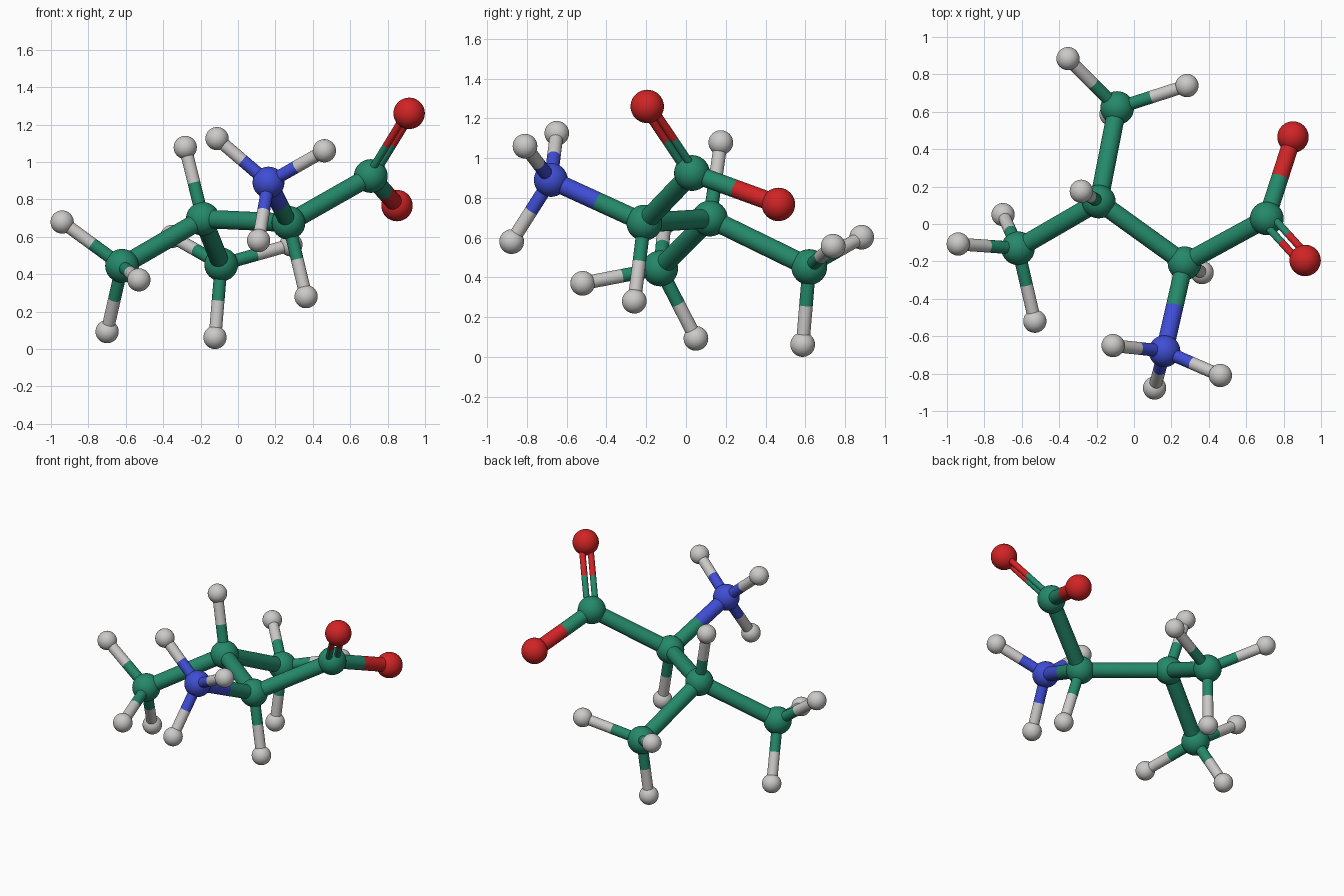
import bpy
from mathutils import Vector

cube = bpy.data.objects.get("Cube")
if cube:
    bpy.data.objects.remove(cube, do_unlink=True)


def make_material(name, color):
    mat = bpy.data.materials.new(name)
    mat.use_nodes = True
    rgba = (*color, 1.0)
    mat.diffuse_color = rgba
    mat.node_tree.nodes["Principled BSDF"].inputs["Base Color"].default_value = rgba
    return mat


# Element -> (ball radius, material)
ELEMENTS = {
    "carbon": (0.09, make_material("green", (0.018, 0.25, 0.145))),
    "oxygen": (0.084, make_material("red", (0.64, 0.017, 0.018))),
    "nitrogen": (0.085, make_material("blue", (0.05, 0.075, 0.66))),
    "hydrogen": (0.062, make_material("light_grey", (0.6, 0.59, 0.58))),
}
STICK_RATIO = 0.55

# Ball name -> (element, centre)
ATOMS = {
    "centre": ("carbon", (0.27, -0.21, 0.675)),
    "acid": ("carbon", (0.71, 0.03, 0.925)),
    "acid_upper": ("oxygen", (0.915, -0.195, 1.26)),
    "acid_lower": ("oxygen", (0.85, 0.465, 0.767)),
    "amine": ("nitrogen", (0.163, -0.68, 0.89)),
    "branch": ("carbon", (-0.188, 0.12, 0.696)),
    "right_methyl": ("carbon", (-0.62, -0.13, 0.445)),
    "back_methyl": ("carbon", (-0.09, 0.62, 0.452)),
}

# Hydrogen positions around each parent ball
HYDROGENS = {
    "centre": [(0.364, -0.26, 0.28)],
    "branch": [(-0.282, 0.175, 1.078)],
    "amine": [(-0.112, -0.65, 1.125), (0.462, -0.81, 1.06), (0.11, -0.877, 0.58)],
    "right_methyl": [(-0.94, -0.107, 0.679), (-0.70, 0.05, 0.093), (-0.53, -0.52, 0.37)],
    "back_methyl": [(-0.123, 0.587, 0.062), (-0.353, 0.884, 0.602), (0.283, 0.74, 0.557)],
}

BONDS = [
    ("centre", "acid"), ("centre", "amine"), ("centre", "branch"),
    ("branch", "right_methyl"), ("branch", "back_methyl"), ("acid", "acid_lower"),
]


def finish(name, mat):
    obj = bpy.context.object
    obj.name = name
    obj.data.materials.append(mat)
    bpy.ops.object.shade_smooth_by_angle()
    return obj


def ball(name, element, centre):
    radius, mat = ELEMENTS[element]
    bpy.ops.mesh.primitive_uv_sphere_add(
        segments=32, ring_count=20, radius=radius, location=centre)
    finish(name + "_ball", mat)


def rod(name, start, end, radius, mat):
    axis = end - start
    bpy.ops.mesh.primitive_cylinder_add(
        vertices=32, radius=radius, depth=axis.length, location=(start + end) / 2,
        rotation=axis.to_track_quat("Z", "Y").to_euler())
    finish(name, mat)


def bond(a, b, radius=None, offset=Vector()):
    """Two-tone stick, each half in the colour of its nearer ball."""
    ends = [Vector(ATOMS[n][1]) + offset for n in (a, b)]
    middle = (ends[0] + ends[1]) / 2
    if radius is None:
        radius = STICK_RATIO * min(ELEMENTS[ATOMS[n][0]][0] for n in (a, b))
    for near, start in zip((a, b), ends):
        rod(f"{a}_to_{b}_stick_{near}_half", start, middle, radius,
            ELEMENTS[ATOMS[near][0]][1])


# Hydrogens join the atom and bond lists
for parent, spots in HYDROGENS.items():
    for i, spot in enumerate(spots, 1):
        name = f"{parent}_hydrogen_{i}"
        ATOMS[name] = ("hydrogen", spot)
        BONDS.append((parent, name))

# Balls
for name, (element, centre) in ATOMS.items():
    ball(name, element, centre)

# Single sticks
for a, b in BONDS:
    bond(a, b)

# Double stick: paired thin rods lying in the plane of the acid group
acid, upper, lower, centre = (
    Vector(ATOMS[n][1]) for n in ("acid", "acid_upper", "acid_lower", "centre"))
normal = (centre - acid).cross(lower - acid)
side = normal.cross(upper - acid).normalized()
for sign in (-1, 1):
    bond("acid", "acid_upper", radius=0.02, offset=side * 0.028 * sign)
